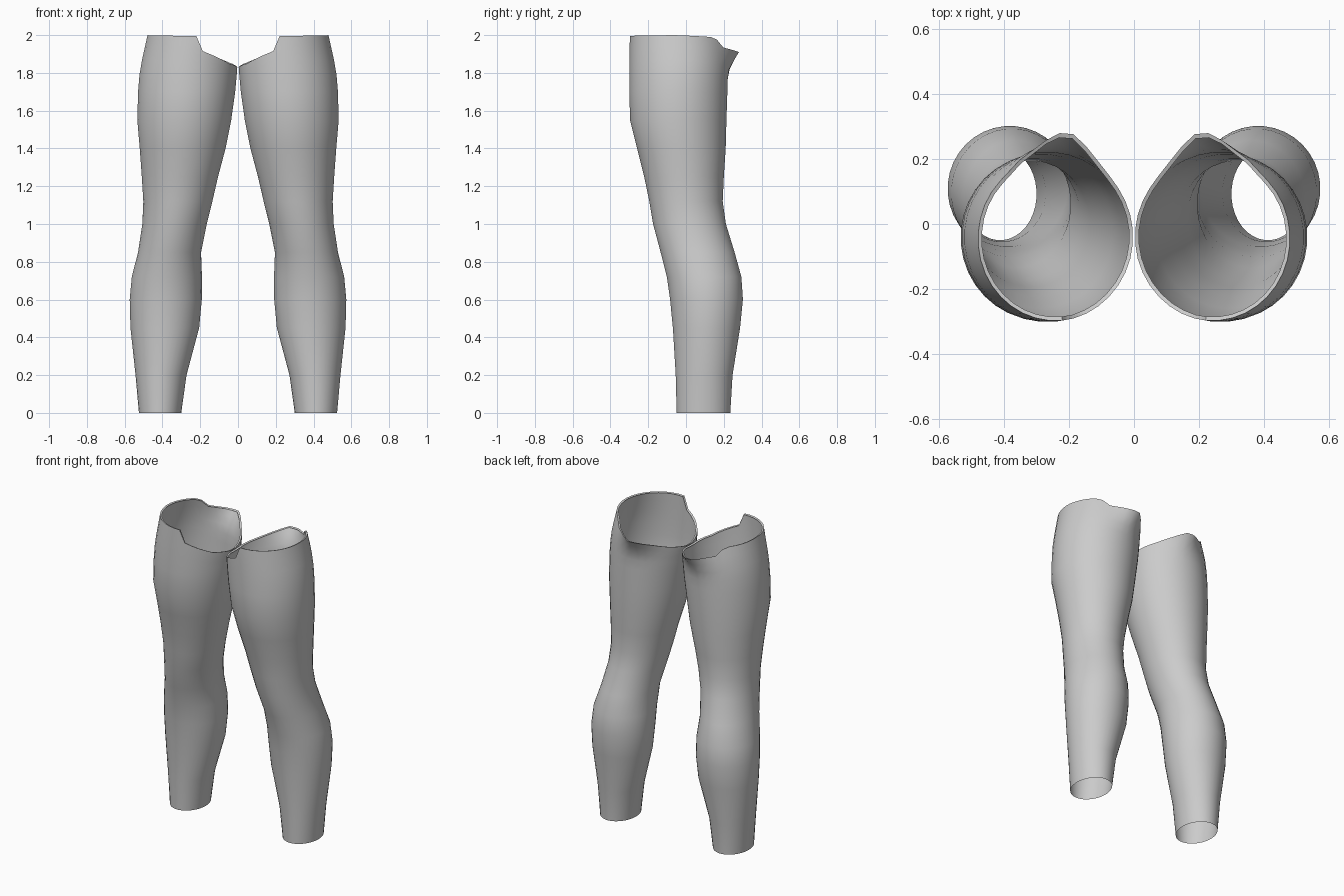
import bpy, bmesh, math

if "Cube" in bpy.data.objects:
    bpy.data.objects.remove(bpy.data.objects["Cube"])

SEGMENTS = 36
BLEND_Z = 1.7    # above this height the rings bend to follow the uneven rim

# leg cross-sections: height, inner x, outer x, front y, back y
SECTIONS = [
    (0.00, .300, .525, -.050, .235), (0.20, .272, .543, -.055, .247),
    (0.45, .205, .570, -.070, .287), (0.60, .191, .574, -.085, .302),
    (0.72, .190, .563, -.102, .294), (0.85, .195, .530, -.135, .258),
    (1.00, .165, .507, -.175, .212), (1.12, .135, .502, -.195, .195),
    (1.25, .105, .510, -.222, .201), (1.40, .065, .521, -.260, .211),
    (1.55, .035, .534, -.297, .215), (1.70, .014, .530, -.301, .220),
    (1.82, .003, .520, -.301, .222), (1.90, .002, .502, -.300, .220),
    (2.00, .002, .480, -.298, .205),
]
# rim height by angle in degrees (0 outer side, 90 back, 180 inner, 270 front)
RIM = [(0, 2.0), (45, 1.99), (55, 1.975), (65, 1.935), (95, 1.91), (105, 1.91),
       (140, 1.86), (180, 1.825), (215, 1.85), (255, 1.915), (265, 1.995), (360, 2.0)]


def lookup(table, key):
    """Straight-line interpolation in a table sorted by its first column."""
    key = min(max(key, table[0][0]), table[-1][0])
    for a, b in zip(table, table[1:]):
        if key <= b[0]:
            t = (key - a[0]) / (b[0] - a[0])
            return [p + (q - p) * t for p, q in zip(a[1:], b[1:])]


def leg_point(z, deg, inset=0.0):
    x0, x1, y0, y1 = lookup(SECTIONS, z)
    a = math.radians(deg)
    rx, ry = (x1 - x0) / 2 - inset, (y1 - y0) / 2 - inset
    x, y = (x0 + x1) / 2 + rx * math.cos(a), (y0 + y1) / 2 + ry * math.sin(a)
    # flared peak at the back of the rim
    rise = max(0, (z - 1.78) / 0.13)
    y += 0.068 * min(rise, 1) ** 1.5 * math.exp(-((deg - 102) / 24) ** 2)
    return x, y, z


def make_leg(name, side, material):
    bm = bmesh.new()
    angles = [5 + i * 360 / SEGMENTS for i in range(SEGMENTS)]
    rows = []
    for z in [s[0] for s in SECTIONS if s[0] <= BLEND_Z]:
        rows.append([leg_point(z, d) for d in angles])
    # upper thigh rings climbing to the cut rim
    for t in (0.3, 0.55, 0.8, 1.0):
        rows.append([leg_point(BLEND_Z + t * (lookup(RIM, d)[0] - BLEND_Z), d)
                     for d in angles])
    # thin lip turned inward
    rows.append([leg_point(lookup(RIM, d)[0] - 0.004, d, 0.012) for d in angles])
    rings = [[bm.verts.new((side * x, y, z)) for x, y, z in row] for row in rows]
    for low, high in zip(rings, rings[1:]):
        for i in range(SEGMENTS):
            j = (i + 1) % SEGMENTS
            quad = [low[i], low[j], high[j], high[i]]
            bm.faces.new(quad if side > 0 else quad[::-1])
    mesh = bpy.data.meshes.new(name)
    bm.to_mesh(mesh)
    bm.free()
    mesh.materials.append(material)
    obj = bpy.data.objects.new(name, mesh)
    bpy.context.collection.objects.link(obj)
    bpy.context.view_layer.objects.active = obj
    obj.select_set(True)
    bpy.ops.object.shade_smooth_by_angle(angle=math.radians(50))
    obj.select_set(False)


grey = bpy.data.materials.new("plain grey")
grey.diffuse_color = (0.6, 0.6, 0.6, 1)
grey.use_nodes = True
grey.node_tree.nodes["Principled BSDF"].inputs["Base Color"].default_value = grey.diffuse_color

make_leg("right_leg", 1, grey)
make_leg("left_leg", -1, grey)
